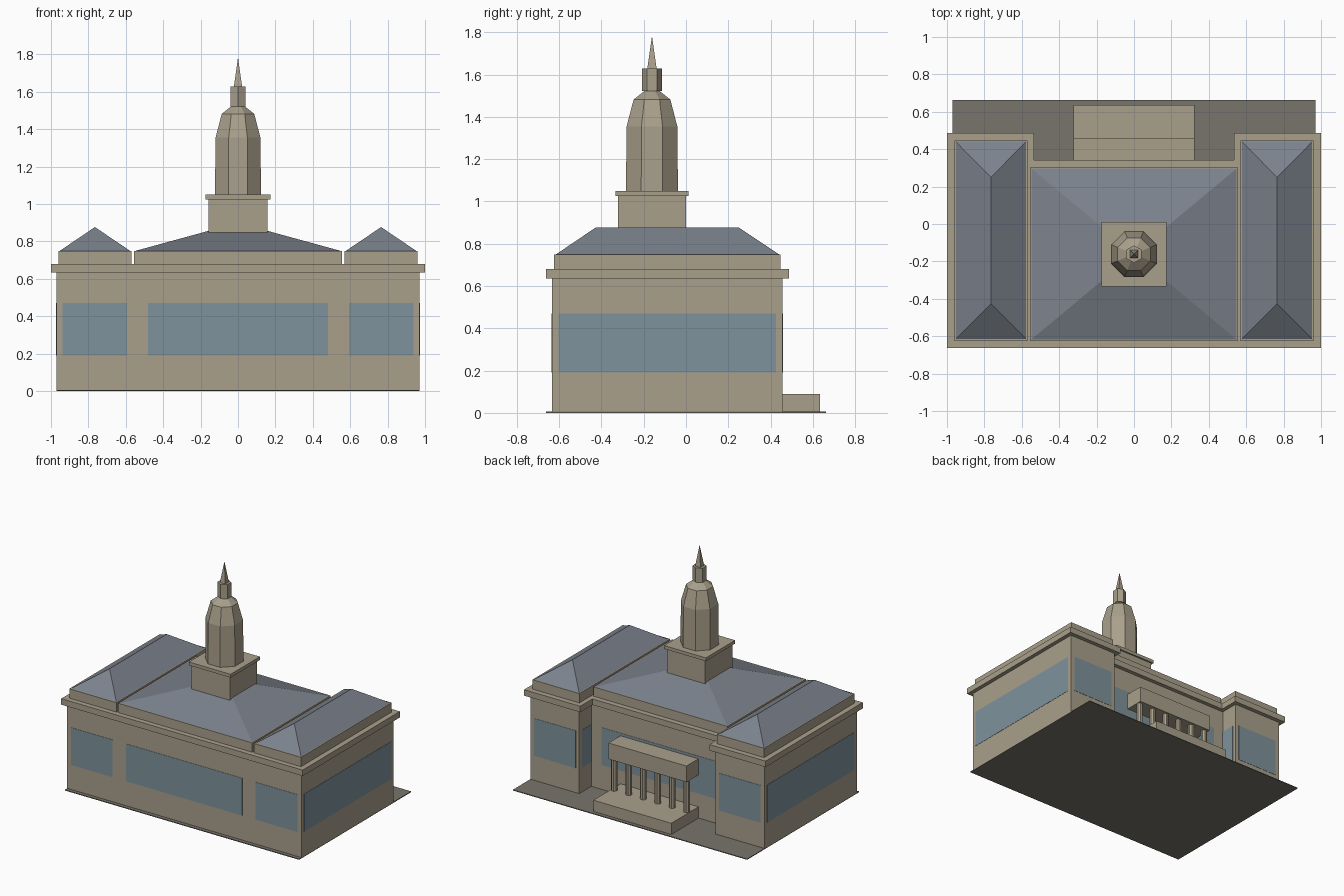
import bpy, bmesh, math

if "Cube" in bpy.data.objects:
    bpy.data.objects.remove(bpy.data.objects["Cube"])


def material(name, r, g, b):
    m = bpy.data.materials.new(name)
    m.diffuse_color = (r, g, b, 1)
    m.use_nodes = True
    m.node_tree.nodes["Principled BSDF"].inputs["Base Color"].default_value = m.diffuse_color
    return m


STONE = material("stone", 0.40, 0.35, 0.26)
ROOF = material("slate", 0.20, 0.225, 0.265)
GLASS = material("window_blue", 0.21, 0.29, 0.335)
PAVING = material("paving", 0.19, 0.175, 0.15)


def finish(name, bm, mat):
    bmesh.ops.recalc_face_normals(bm, faces=bm.faces)
    me = bpy.data.meshes.new(name)
    bm.to_mesh(me)
    bm.free()
    me.materials.append(mat)
    ob = bpy.data.objects.new(name, me)
    bpy.context.collection.objects.link(ob)
    return ob


def box(name, x, y, z, mat=STONE):
    """Box from (low, high) ranges."""
    bm = bmesh.new()
    bmesh.ops.create_cube(bm, size=1)
    for v in bm.verts:
        v.co = [r[0] + (c + 0.5) * (r[1] - r[0]) for c, r in zip(v.co, (x, y, z))]
    return finish(name, bm, mat)


def lathe(name, center, sides, profile, turn=0.0, mat=STONE):
    """Stack of polygon rings given as (radius, z); radius 0 makes a tip."""
    bm = bmesh.new()
    rings = []
    for r, z in profile:
        n = sides if r else 1
        rings.append([bm.verts.new((center[0] + r * math.cos(turn + i * math.tau / n),
                                    center[1] + r * math.sin(turn + i * math.tau / n), z))
                      for i in range(n)])
    bm.faces.new(rings[0])
    for a, b in zip(rings, rings[1:]):
        for i in range(sides):
            j = (i + 1) % sides
            bm.faces.new((a[i], a[j], b[0]) if len(b) == 1 else (a[i], a[j], b[j], b[i]))
    if len(rings[-1]) > 1:
        bm.faces.new(rings[-1])
    return finish(name, bm, mat)


def hip_roof(name, x, y, z, ridge):
    """Hipped roof with its ridge along y; a zero-length ridge makes a pyramid."""
    bm = bmesh.new()
    mid = (x[0] + x[1]) / 2
    a, b, c, d = [bm.verts.new((px, py, z[0])) for px, py in
                  ((x[0], y[0]), (x[1], y[0]), (x[1], y[1]), (x[0], y[1]))]
    s = bm.verts.new((mid, ridge[0], z[1]))
    e = bm.verts.new((mid, ridge[1], z[1])) if ridge[0] != ridge[1] else s
    bm.faces.new((a, b, c, d))
    bm.faces.new((a, b, s))
    bm.faces.new((c, d, e))
    bm.faces.new((b, c, e, s) if e is not s else (b, c, s))
    bm.faces.new((d, a, s, e) if e is not s else (d, a, s))
    return finish(name, bm, ROOF)


def span(side, lo, hi):
    """Mirror an x range to the chosen side."""
    return (lo, hi) if side > 0 else (-hi, -lo)


FRONT, WING_BACK, HALL_BACK = -0.635, 0.456, 0.313
CORNICE, ATTIC, WIN = (0.635, 0.68), (0.68, 0.75), (0.19, 0.47)
T = 0.002  # how far window panels stand proud

# Ground slab
box("ground_slab", (-0.97, 0.97), (-0.663, 0.663), (0, 0.006), PAVING)

# Central hall
box("hall_body", (-0.565, 0.565), (FRONT, HALL_BACK), (0.006, 0.635))
box("hall_cornice", (-0.535, 0.535), (-0.663, 0.343), CORNICE)
box("hall_attic", (-0.555, 0.555), (-0.625, 0.303), ATTIC)
hip_roof("hall_roof", (-0.548, 0.548), (-0.617, 0.296), (0.75, 0.90), (-0.16, -0.16))
box("hall_front_window", (-0.48, 0.48), (FRONT - T, FRONT + T), WIN, GLASS)
box("hall_back_window", (-0.48, 0.48), (HALL_BACK - T, HALL_BACK + T), WIN, GLASS)

# Side wings
for side, tag in ((-1, "left"), (1, "right")):
    box(f"{tag}_wing_body", span(side, 0.565, 0.97), (FRONT, WING_BACK), (0.006, 0.635))
    box(f"{tag}_wing_cornice", span(side, 0.535, 1.0), (-0.663, 0.487), CORNICE)
    box(f"{tag}_wing_attic", span(side, 0.57, 0.96), (-0.625, 0.447), ATTIC)
    hip_roof(f"{tag}_wing_roof", span(side, 0.577, 0.953), (-0.615, 0.44),
             (0.75, 0.877), (-0.427, 0.25))
    for face, y in (("front", FRONT), ("back", WING_BACK)):
        box(f"{tag}_wing_{face}_window", span(side, 0.593, 0.937), (y - T, y + T), WIN, GLASS)
    box(f"{tag}_wing_outer_window", span(side, 0.97 - T, 0.97 + T), (-0.603, 0.425), WIN, GLASS)
    box(f"{tag}_wing_inner_window", span(side, 0.565 - T, 0.565 + T), (0.30, 0.425), WIN, GLASS)

# Portico at the back
box("portico_base", (-0.323, 0.323), (0.30, 0.635), (0.006, 0.09))
box("portico_entablature", (-0.323, 0.323), (0.30, 0.456), (0.33, 0.45))
for i in range(6):
    lathe(f"portico_column_{i + 1}", (-0.30 + 0.12 * i, 0.42), 8,
          ((0.022, 0.09), (0.022, 0.33)), math.pi / 8)

# Tower
C = (0, -0.161)
OCT = 1 / math.cos(math.pi / 8)
box("tower_base", (-0.159, 0.159), (C[1] - 0.161, C[1] + 0.161), (0.83, 1.025))
box("tower_cap", (-0.173, 0.173), (C[1] - 0.173, C[1] + 0.173), (1.025, 1.05))
lathe("tower_drum", C, 8, [(r * OCT, z) for r, z in
      ((0.123, 1.05), (0.12, 1.355), (0.087, 1.482), (0.033, 1.525))], math.pi / 8)
lathe("tower_lantern", C, 6, ((0.047, 1.522), (0.047, 1.628)), math.pi / 2)
lathe("tower_spire", C, 4, ((0.031, 1.628), (0, 1.784)), math.pi / 4)
